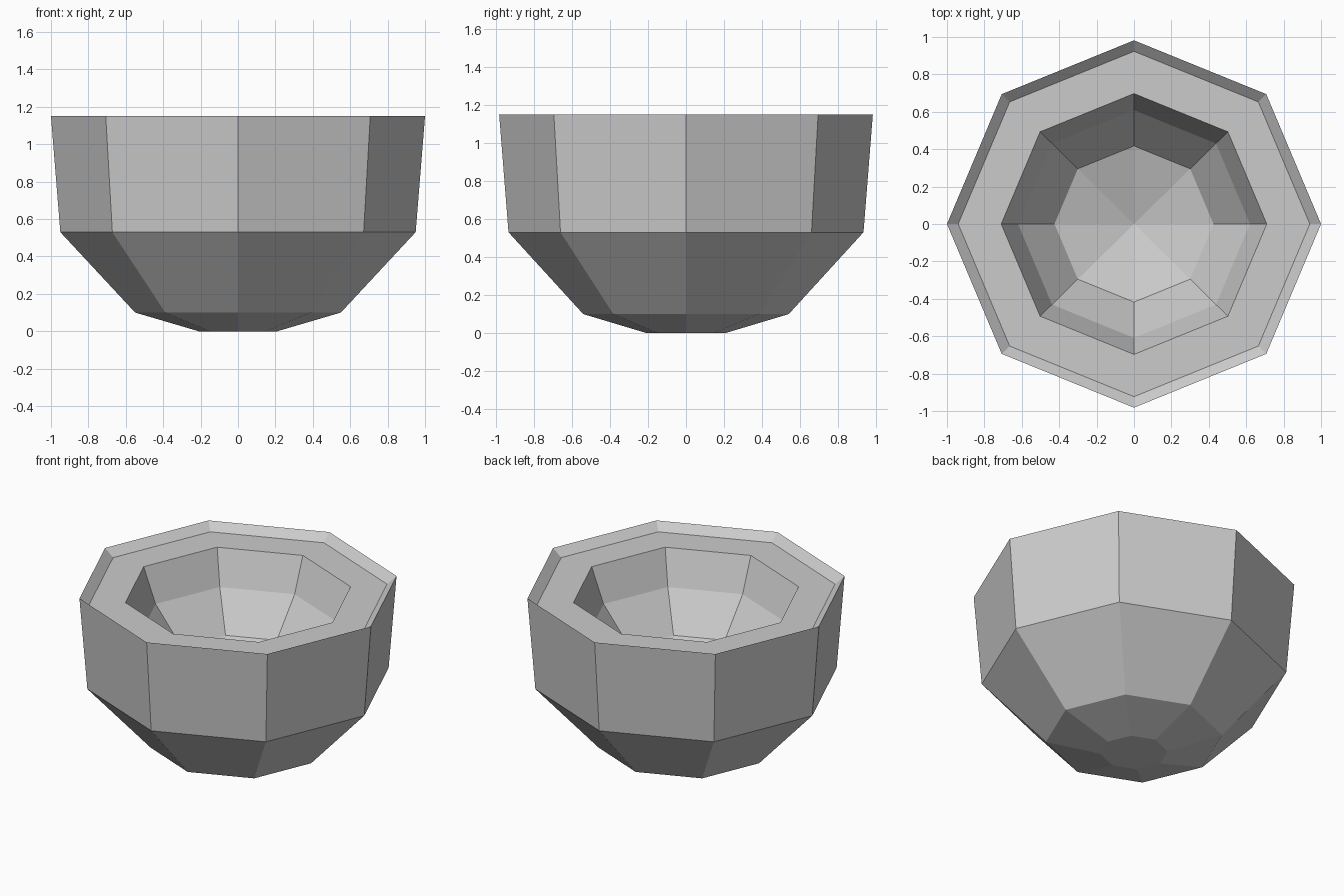
import bpy, bmesh, math

cube = bpy.data.objects.get("Cube")
if cube:
    bpy.data.objects.remove(cube, do_unlink=True)

# Stone material
stone = bpy.data.materials.new("grey_stone")
stone.use_nodes = True
GREY = (0.6, 0.6, 0.6, 1)
stone.diffuse_color = GREY
stone.node_tree.nodes["Principled BSDF"].inputs["Base Color"].default_value = GREY

SIDES = 8
DEPTH = 0.982  # slightly narrower front to back

# Profile (radius, height): base, outer wall, bevelled rim, ledge, cavity
PROFILE = [(0.21, 0), (0.55, 0.10), (0.95, 0.53), (1.0, 1.15),
           (0.94, 1.10), (0.71, 1.10), (0.62, 0.87), (0.425, 0.63)]
CAVITY_BOTTOM = 0.5

bm = bmesh.new()
rings = []
for r, z in PROFILE:
    angles = [i * math.tau / SIDES for i in range(SIDES)]
    rings.append([bm.verts.new((r * math.cos(a), r * DEPTH * math.sin(a), z))
                  for a in angles])

# Walls between neighbouring rings
for low, high in zip(rings, rings[1:]):
    for i in range(SIDES):
        j = (i + 1) % SIDES
        bm.faces.new((low[i], low[j], high[j], high[i]))

# Flat base and pointed cavity floor
bm.faces.new(rings[0][::-1])
tip = bm.verts.new((0, 0, CAVITY_BOTTOM))
for i in range(SIDES):
    bm.faces.new((rings[-1][i], rings[-1][(i + 1) % SIDES], tip))
bmesh.ops.recalc_face_normals(bm, faces=bm.faces)

mesh = bpy.data.meshes.new("bowl")
bm.to_mesh(mesh)
bm.free()
mesh.materials.append(stone)
bowl = bpy.data.objects.new("bowl", mesh)
bpy.context.collection.objects.link(bowl)
